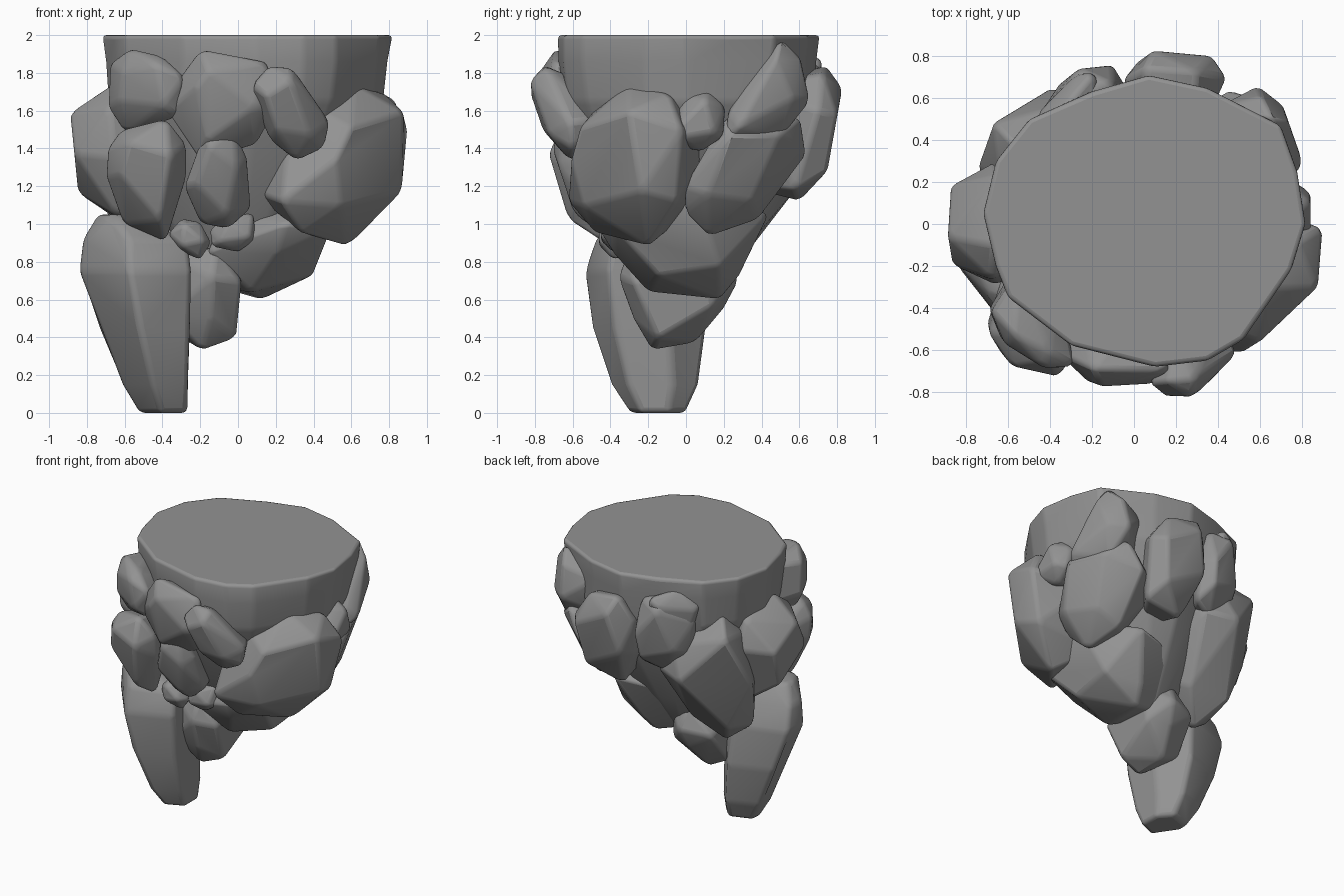
import bpy, bmesh, math, random
from mathutils import Vector

random.seed(4)
stone = bpy.data.materials.new("dark_stone")
stone.diffuse_color = (0.29, 0.29, 0.29, 1)


def finish(bm, name, width):
    # hull clean-up, soft bevelled edges, smooth shading
    bmesh.ops.dissolve_limit(bm, angle_limit=math.radians(7), verts=bm.verts[:], edges=bm.edges[:])
    bmesh.ops.recalc_face_normals(bm, faces=bm.faces[:])
    me = bpy.data.meshes.new(name)
    bm.to_mesh(me)
    bm.free()
    me.materials.append(stone)
    ob = bpy.data.objects.new(name, me)
    bpy.context.collection.objects.link(ob)
    b = ob.modifiers.new("soft_edges", 'BEVEL')
    b.width, b.segments, b.limit_method = width, 3, 'ANGLE'
    b.angle_limit = math.radians(12)
    bpy.context.view_layer.objects.active = ob
    ob.select_set(True)
    bpy.ops.object.shade_smooth_by_angle(angle=math.radians(35))
    ob.select_set(False)
    return ob


def hull(bm):
    res = bmesh.ops.convex_hull(bm, input=bm.verts[:])
    junk = [g for g in res["geom_interior"] + res["geom_unused"] if isinstance(g, bmesh.types.BMVert)]
    if junk:
        bmesh.ops.delete(bm, geom=list(set(junk)), context='VERTS')


def rock(name, az, outline, mid, out, back=0.3, su=0.0, sv=0.0, inset=0.64, width=0.022):
    # boulder seen from azimuth az: outline (across, z), with outer and inner inset rings
    a = math.radians(az)
    n, r = Vector((math.cos(a), math.sin(a), 0)), Vector((-math.sin(a), math.cos(a), 0))
    cu = sum(p[0] for p in outline) / len(outline)
    cv = sum(p[1] for p in outline) / len(outline)
    bm = bmesh.new()

    def add(u, v, w):
        w += mid + su * (u - cu) + sv * (v - cv)
        bm.verts.new(r * u + n * w + Vector((0, 0, v)))

    for i, (u, v) in enumerate(outline):
        add(u, v, random.uniform(-0.2, 0.2) * out)
        k = inset * random.uniform(0.88, 1.1)
        add(cu + (u - cu) * k, cv + (v - cv) * k, out if i % 2 == 0 else -back)
    hull(bm)
    return finish(bm, name, width)


# flat-topped core tapering downward
rim = [(0.07, 0.71), (0.35, 0.65), (0.7, 0.47), (0.78, 0.25), (0.82, 0), (0.75, -0.22),
       (0.52, -0.55), (0.35, -0.65), (0.1, -0.68), (-0.3, -0.58), (-0.6, -0.35),
       (-0.66, -0.2), (-0.72, 0.05), (-0.66, 0.3), (-0.5, 0.5), (-0.2, 0.63)]
levels = [(2.0, 1.0), (1.86, 0.985), (1.65, 0.95), (1.3, 0.75), (0.95, 0.5), (0.65, 0.22)]
bm = bmesh.new()
rings = []
for i, (z, s) in enumerate(levels):
    ring = []
    for x, y in rim:
        k = s * (1 if i == 0 else random.uniform(0.98, 1.02))
        ring.append(bm.verts.new((x * k - 0.06 * (1 - s), y * k, z)))
    rings.append(ring)
for a, b in zip(rings, rings[1:]):
    for i in range(len(rim)):
        j = (i + 1) % len(rim)
        bm.faces.new((a[i], a[j], b[j], b[i]))
bm.faces.new(rings[0])
bm.faces.new(rings[-1])
finish(bm, "flat_top_core", 0.03)

# tall leg: stacked uneven sections (z, x0, x1, y0, y1)
bm = bmesh.new()
for z, x0, x1, y0, y1 in [(0, -.52, -.27, -.3, 0), (.15, -.61, -.262, -.4, .07), (.45, -.74, -.255, -.5, .11),
                          (.75, -.84, -.25, -.54, .08), (.92, -.82, -.27, -.48, .0), (1.05, -.74, -.6, -.36, -.12)]:
    w, d = x1 - x0, y1 - y0
    for x, y in [(x0, y0 + .55 * d), (x0 + .02 * w, y0 + .82 * d), (x0 + .45 * w, y0),
                 (x1, y0 + .2 * d), (x1, y1 - .3 * d), (x1 - .35 * w, y1)]:
        bm.verts.new((x, y, z))
hull(bm)
finish(bm, "tall_leg_rock", 0.03)

# front boulders
rock("front_upper_left_rock", -90, [(-.68, 1.85), (-.57, 1.93), (-.40, 1.89), (-.28, 1.78), (-.32, 1.56),
     (-.6, 1.48), (-.69, 1.62)], .53, .1, .3, .6, .1)
rock("front_upper_rock", -90, [(-.2, 1.93), (.16, 1.86), (.2, 1.6), (.1, 1.42), (-.2, 1.33),
     (-.38, 1.6), (-.31, 1.78)], .65, .1, .3, .1, .2)
rock("front_upper_right_rock", -90, [(.07, 1.74), (.16, 1.84), (.29, 1.83), (.49, 1.54), (.46, 1.4),
     (.31, 1.33), (.17, 1.44), (.09, 1.62)], .68, .1, .2, -.15, .3)
rock("front_left_rock", -90, [(-.62, 1.5), (-.38, 1.56), (-.27, 1.42), (-.27, 1.25), (-.38, .9),
     (-.61, 1.0), (-.7, 1.25), (-.69, 1.4)], .52, .15, .3, .3, .25)
rock("front_middle_rock", -90, [(-.18, 1.5), (-.02, 1.51), (.05, 1.35), (.07, 1.08), (-.05, .97),
     (-.2, 1.0), (-.29, 1.2)], .55, .1, .25, 0, .33)
rock("front_right_large_rock", -45, [(-.04, 1.6), (.22, 1.74), (.49, 1.69), (.62, 1.5), (.54, 1.12),
     (.27, .88), (-.1, .95), (-.28, 1.12), (-.2, 1.35)], .59, .21, .35, 0, .12, .68)
rock("lower_middle_rock", 0, [(-.48, 1.0), (-.38, .84), (-.2, .64), (.18, .6), (.28, .72),
     (.44, 1.05), (.1, 1.2), (-.3, 1.12)], .2, .26, .34, 0, .4, .76)
rock("under_rock", 0, [(-.36, .72), (-.28, .5), (-.18, .33), (.05, .37), (.2, .55), (.28, .7),
     (.2, .88), (-.3, .88)], -.16, .17, .2, 0, .1, .78)
rock("small_front_pebble", -90, [(-.3, 1.03), (-.2, 1.01), (-.14, .9), (-.2, .81), (-.32, .86),
     (-.37, .95)], .38, .08, .2, width=.015)
rock("small_middle_pebble", -90, [(-.06, 1.04), (.08, 1.06), (.1, .92), (0, .85), (-.14, .88),
     (-.15, .97)], .38, .07, .2, width=.015)

# left and right side boulders
rock("left_side_rock", 180, [(-.3, 1.45), (-.23, 1.66), (.1, 1.74), (.26, 1.62), (.29, 1.35),
     (.15, 1.04), (-.15, 1.0)], .66, .21, .3, 0, .1, .6)
rock("right_small_rock", 0, [(-.1, 1.5), (0, 1.68), (.12, 1.71), (.21, 1.62), (.2, 1.46),
     (.08, 1.38), (-.08, 1.42)], .74, .1, .2, width=.02)
rock("right_long_rock", 0, [(.2, 1.56), (.37, 1.6), (.61, 1.57), (.64, 1.37), (.38, 1.02),
     (.12, .93), (-.01, 1.06), (-.01, 1.2)], .57, .13, .3, -.4, .35)
rock("right_upper_rock", 0, [(.5, 1.99), (.61, 1.88), (.66, 1.65), (.5, 1.45), (.2, 1.43),
     (.22, 1.6), (.42, 1.8)], .66, .09, .25, -.35, 0)

# back boulders
rock("back_rock", 90, [(-.44, 1.6), (-.3, 1.8), (-.05, 1.84), (.05, 1.65), (.03, 1.4),
     (-.1, 1.12), (-.38, 1.18)], .66, .13, .38, 0, .18, .7)
rock("back_left_rock", 90, [(.04, 1.6), (.1, 1.85), (.28, 1.9), (.44, 1.7), (.42, 1.45),
     (.25, 1.26), (.06, 1.33)], .59, .13, .3, -.3, .15)
rock("back_left_small_rock", 135, [(-.38, 1.88), (-.15, 1.93), (.02, 1.84), (-.02, 1.62), (-.1, 1.47),
     (-.33, 1.5)], .61, .08, .2, 0, .1)
rock("back_left_long_rock", 135, [(.14, 1.74), (.3, 1.55), (.41, 1.2), (.39, .78), (.21, .65),
     (-.03, .85), (-.29, 1.3), (-.2, 1.5)], .51, .21, .35, 0, .24, .68)
